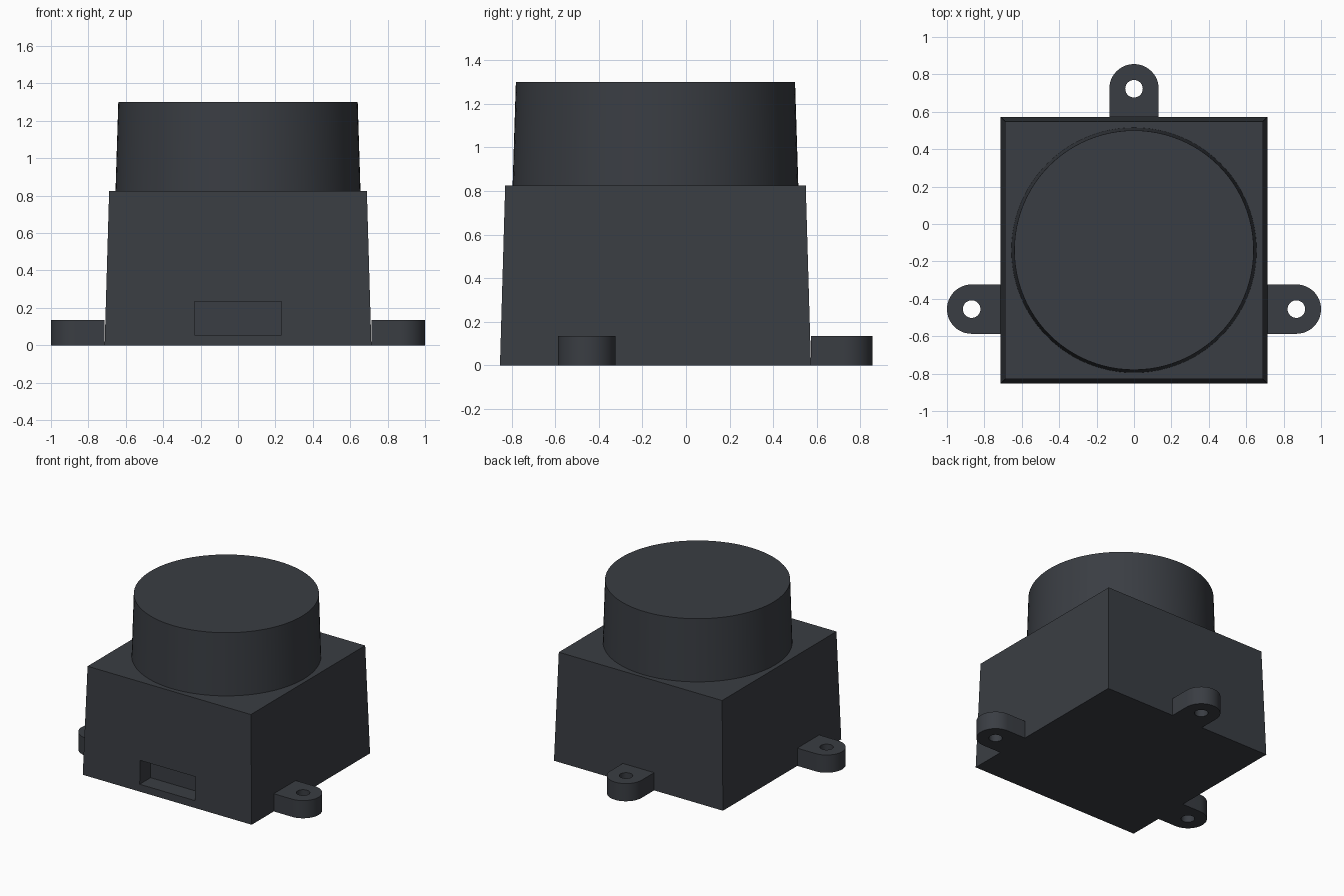
import bpy, bmesh
from math import sin, cos, pi, sqrt, radians
from mathutils import Matrix

if "Cube" in bpy.data.objects:
    bpy.data.objects.remove(bpy.data.objects["Cube"])

CY = -0.14          # centre of the housing in y
BASE = 0.713        # half width of the housing at the floor
TAB_R, HOLE_R, TAB_H = 0.132, 0.047, 0.135

mat = bpy.data.materials.new("dark_grey")
mat.diffuse_color = (0.042, 0.047, 0.056, 1)
mat.use_nodes = True
mat.node_tree.nodes["Principled BSDF"].inputs["Base Color"].default_value = mat.diffuse_color


def make(name, bm, smooth=False):
    bmesh.ops.recalc_face_normals(bm, faces=bm.faces)
    me = bpy.data.meshes.new(name)
    bm.to_mesh(me)
    bm.free()
    me.materials.append(mat)
    ob = bpy.data.objects.new(name, me)
    bpy.context.collection.objects.link(ob)
    bpy.ops.object.select_all(action='DESELECT')
    ob.select_set(True)
    bpy.context.view_layer.objects.active = ob
    if smooth:
        bpy.ops.object.shade_smooth_by_angle(angle=radians(30))
    return ob


def frustum(name, sides, r0, r1, z0, z1, turn=0, smooth=False):
    bm = bmesh.new()
    place = Matrix.Translation((0, CY, (z0 + z1) / 2)) @ Matrix.Rotation(turn, 4, 'Z')
    bmesh.ops.create_cone(bm, cap_ends=True, segments=sides, radius1=r0,
                          radius2=r1, depth=z1 - z0, matrix=place)
    return make(name, bm, smooth)


def mounting_tab(name, root, length, angle):
    """Rounded lug with a screw hole, pointing along angle from its root."""
    c = length - TAB_R
    outline = [(0, -TAB_R)] + [(c + TAB_R * cos(a), TAB_R * sin(a))
               for a in (pi * i / 24 - pi / 2 for i in range(25))] + [(0, TAB_R)]
    hole = [(c + HOLE_R * cos(2 * pi * i / 32), HOLE_R * sin(2 * pi * i / 32))
            for i in range(32)]
    bm = bmesh.new()
    for loop in (outline, hole):
        vs = [bm.verts.new((x, y, 0)) for x, y in loop]
        for i, v in enumerate(vs):
            bm.edges.new((v, vs[i - 1]))
    bmesh.ops.triangle_fill(bm, edges=bm.edges[:], use_beauty=True)
    up = bmesh.ops.extrude_face_region(bm, geom=bm.faces[:])["geom"]
    bmesh.ops.translate(bm, vec=(0, 0, TAB_H),
                        verts=[g for g in up if isinstance(g, bmesh.types.BMVert)])
    bm.transform(Matrix.Translation((*root, 0)) @ Matrix.Rotation(angle, 4, 'Z'))
    return make(name, bm, True)


# tapered square housing
housing = frustum("housing", 4, BASE * sqrt(2), 0.689 * sqrt(2), 0, 0.825, pi / 4)

# blind connector slot in the front wall
bm = bmesh.new()
bmesh.ops.create_cube(bm, size=1, matrix=Matrix.Translation((0, -0.82, 0.145))
                      @ Matrix.Diagonal((0.467, 0.2, 0.18, 1)))
cutter = make("slot_cutter", bm)
cutter.hide_render = True
mod = housing.modifiers.new("slot", 'BOOLEAN')
mod.operation = 'DIFFERENCE'
mod.solver = 'EXACT'
mod.object = cutter
bpy.context.view_layer.objects.active = housing
bpy.ops.object.modifier_apply(modifier="slot")
bpy.data.objects.remove(cutter)

# slightly tapered round turret
frustum("turret", 96, 0.655, 0.64, 0.825, 1.3, smooth=True)

# three mounting tabs
mounting_tab("tab_right", (BASE, -0.455), 1 - BASE, 0)
mounting_tab("tab_left", (-BASE, -0.455), 1 - BASE, pi)
mounting_tab("tab_back", (0, CY + BASE), 0.855 - CY - BASE, pi / 2)
